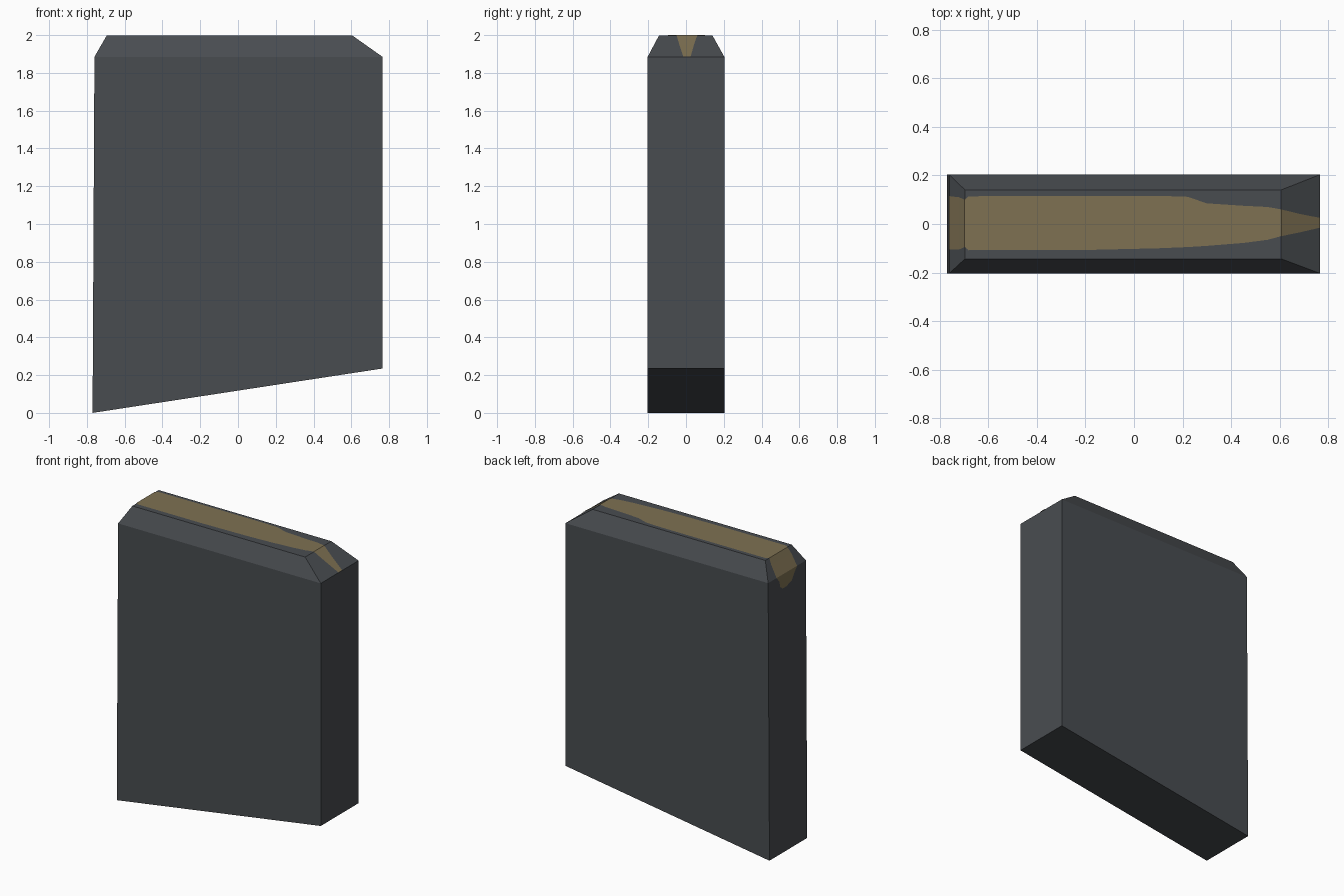
import bpy, bmesh
from mathutils import Vector

if "Cube" in bpy.data.objects:
    bpy.data.objects.remove(bpy.data.objects["Cube"])


def material(name, rgb):
    m = bpy.data.materials.new(name)
    m.diffuse_color = (*rgb, 1)
    m.use_nodes = True
    m.node_tree.nodes["Principled BSDF"].inputs["Base Color"].default_value = m.diffuse_color
    return m


def make_object(name, bm, mat):
    bmesh.ops.recalc_face_normals(bm, faces=bm.faces)
    me = bpy.data.meshes.new(name)
    bm.to_mesh(me)
    bm.free()
    me.materials.append(mat)
    ob = bpy.data.objects.new(name, me)
    bpy.context.collection.objects.link(ob)
    return ob


slate = material("slate grey", (0.066, 0.073, 0.081))
tan = material("worn tan", (0.21, 0.165, 0.085))

# Slab: slanted base, straight walls, bevelled crown
# each ring: left x, left z, right x, right z, front y, back y
rings = [(-0.77, 0.0, 0.765, 0.235, -0.203, 0.203),
         (-0.76, 1.885, 0.765, 1.885, -0.203, 0.203),
         (-0.695, 1.998, 0.605, 1.998, -0.143, 0.14)]
bm = bmesh.new()
loops = []
for xl, zl, xr, zr, yf, yb in rings:
    corners = [(xl, yf, zl), (xr, yf, zr), (xr, yb, zr), (xl, yb, zl)]
    loops.append([bm.verts.new(c) for c in corners])
for lo, hi in zip(loops, loops[1:]):
    for i in range(4):
        j = (i + 1) % 4
        bm.faces.new((lo[i], lo[j], hi[j], hi[i]))
bm.faces.new(loops[0])
bm.faces.new(loops[-1])
make_object("stone_slab", bm, slate)

# Worn strip: thin skin running up the left end, over the crown, down the right
# each station: x, z, front y, back y
stations = [(-0.762, 1.79, 0.01, 0.05), (-0.762, 1.81, -0.05, 0.075),
            (-0.762, 1.85, -0.075, 0.085), (-0.762, 1.886, -0.105, 0.115),
            (-0.72, 1.959, -0.105, 0.11), (-0.697, 2.0, -0.095, 0.1),
            (-0.68, 2.0, -0.108, 0.114), (-0.2, 2.0, -0.107, 0.116),
            (0.1, 2.0, -0.1, 0.116), (0.22, 2.0, -0.095, 0.112),
            (0.3, 2.0, -0.09, 0.085), (0.45, 2.0, -0.078, 0.075),
            (0.55, 2.0, -0.065, 0.07), (0.606, 2.0, -0.05, 0.06),
            (0.68, 1.948, -0.035, 0.042), (0.766, 1.888, -0.015, 0.025)]
bm = bmesh.new()
rows = [[bm.verts.new((x, y, z)) for y in (a, b)] for x, z, a, b in stations]
for p, q in zip(rows, rows[1:]):
    bm.faces.new((p[0], q[0], q[1], p[1]))
make_object("worn_strip", bm, tan)
